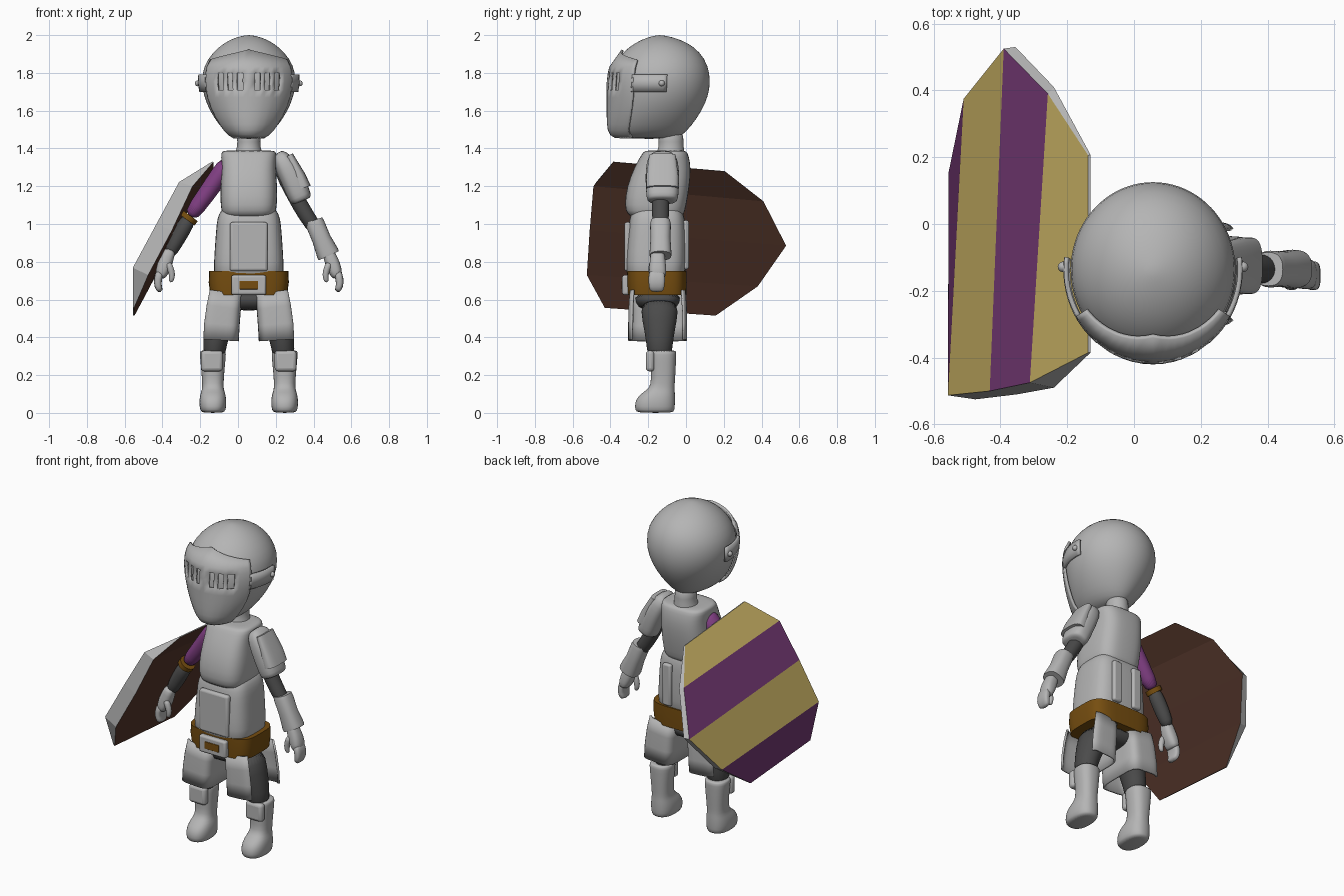
import bpy, bmesh, math
from mathutils import Vector

if "Cube" in bpy.data.objects:
    bpy.data.objects.remove(bpy.data.objects["Cube"])

CX = 0.057  # body centre line


def material(name, r, g, b):
    m = bpy.data.materials.new(name)
    m.diffuse_color = (r, g, b, 1)
    m.use_nodes = True
    m.node_tree.nodes["Principled BSDF"].inputs["Base Color"].default_value = m.diffuse_color
    return m


STEEL = material("steel", 0.46, 0.46, 0.46)
DARK = material("dark_cloth", 0.07, 0.07, 0.07)
BELT = material("belt_leather", 0.18, 0.075, 0.005)
PURPLE = material("purple_cloth", 0.22, 0.05, 0.23)
SHIELD_PURPLE = material("shield_purple", 0.17, 0.04, 0.17)
TAN = material("shield_tan", 0.5, 0.38, 0.11)
WOOD = material("shield_wood", 0.09, 0.037, 0.024)


def make(name, bm, mats, sub=0, solid=0, bevel=0, smooth=True):
    bmesh.ops.recalc_face_normals(bm, faces=bm.faces[:])
    me = bpy.data.meshes.new(name)
    bm.to_mesh(me)
    bm.free()
    for m in mats:
        me.materials.append(m)
    if smooth:
        me.shade_smooth()
        if not sub:
            me.set_sharp_from_angle(angle=math.radians(40))
    ob = bpy.data.objects.new(name, me)
    bpy.context.collection.objects.link(ob)
    if solid:
        mod = ob.modifiers.new("thickness", 'SOLIDIFY')
        mod.thickness, mod.offset = solid, 0
    if bevel:
        mod = ob.modifiers.new("bevel", 'BEVEL')
        mod.width, mod.segments = bevel, 3
    if sub:
        ob.modifiers.new("smooth", 'SUBSURF').levels = sub
        ob.modifiers["smooth"].render_levels = sub
    return ob


def loft(name, rings, mat, n=2.0, seg=28, sub=1, arc=None, start=0.0, solid=0):
    """Rings of (x, y, z, ra, rb); superellipse sections across the path."""
    bm = bmesh.new()
    pts = [Vector(r[:3]) for r in rings]
    loops = []
    for i, r in enumerate(rings):
        t = pts[min(i + 1, len(pts) - 1)] - pts[max(i - 1, 0)]
        t.y = 0
        a = Vector((0, 1, 0)).cross(t.normalized())
        loop = []
        for k in range(seg):
            w = start + (math.tau * k / seg if not arc else arc * (2 * k / (seg - 1) - 1))
            c, s = math.cos(w), math.sin(w)
            c = math.copysign(abs(c) ** (2 / n), c)
            s = math.copysign(abs(s) ** (2 / n), s)
            loop.append(bm.verts.new(pts[i] + a * c * r[3] + Vector((0, s * r[4], 0))))
        loops.append(loop)
    for p, q in zip(loops, loops[1:]):
        for k in range(seg - (1 if arc else 0)):
            j = (k + 1) % seg
            bm.faces.new((p[k], p[j], q[j], q[k]))
    if not arc:
        bm.faces.new(loops[0])
        bm.faces.new(loops[-1])
    return make(name, bm, [mat], sub, solid)


def limb(name, s, rings, mat, y=-0.135, **kw):
    """Rings of (offset from centre line, z, ra, rb), on side s."""
    return loft(name, [(CX + s * o, y, z, a, b) for o, z, a, b in rings], mat, **kw)


def stack(name, rows, mat, **kw):
    """Rows of (z, half width, front y, back y)."""
    return loft(name, [(CX, (f + b) / 2, z, w, (b - f) / 2) for z, w, f, b in rows], mat, **kw)


def box(name, x, y, z, sx, sy, sz, mat, bevel=0.01):
    bm = bmesh.new()
    bmesh.ops.create_cube(bm, size=1)
    for v in bm.verts:
        v.co = Vector((x + v.co.x * sx, y + v.co.y * sy, z + v.co.z * sz))
    return make(name, bm, [mat], bevel=bevel)


# helmet: smooth surface through (z, half width, front y, back y)
HEAD = [(1.45, .06, -.34, -.05), (1.475, .11, -.385, -.015), (1.52, .155, -.4, .03),
        (1.6, .208, -.403, .085), (1.68, .24, -.403, .12), (1.76, .252, -.402, .13),
        (1.84, .238, -.385, .118), (1.91, .19, -.335, .075), (1.96, .13, -.27, .01),
        (1.99, .065, -.2, -.07), (2.0, .01, -.15, -.13)]


def head_pt(w, z, off=0.0):
    z = min(max(z, HEAD[0][0]), HEAD[-1][0])
    i = max(k for k in range(len(HEAD) - 1) if HEAD[k][0] <= z)
    slope = lambda k, c: ((HEAD[min(k + 1, 10)][c] - HEAD[max(k - 1, 0)][c]) /
                          (HEAD[min(k + 1, 10)][0] - HEAD[max(k - 1, 0)][0]))
    h = HEAD[i + 1][0] - HEAD[i][0]
    t = (z - HEAD[i][0]) / h
    f = [(2*t**3 - 3*t*t + 1) * HEAD[i][c] + (t**3 - 2*t*t + t) * h * slope(i, c)
         + (3*t*t - 2*t**3) * HEAD[i + 1][c] + (t**3 - t*t) * h * slope(i + 1, c) for c in (1, 2, 3)]
    return Vector((CX + (f[0] + off) * math.sin(w),
                   (f[1] + f[2]) / 2 - ((f[2] - f[1]) / 2 + off) * math.cos(w), z))


def head_patch(name, ws, zs, off, top=None, hole=None, solid=0.014):
    bm = bmesh.new()
    g = [[bm.verts.new(head_pt(w, top(w) if top and z == zs[-1] else z, off)) for w in ws] for z in zs]
    for i in range(len(zs) - 1):
        for j in range(len(ws) - 1):
            if not (hole and hole((ws[j] + ws[j + 1]) / 2, (zs[i] + zs[i + 1]) / 2)):
                bm.faces.new((g[i][j], g[i][j + 1], g[i + 1][j + 1], g[i + 1][j]))
    return make(name, bm, [STEEL], solid=solid)


stack("helmet", HEAD, STEEL, seg=40)

# visor with six open slits
SLITS = [(.12, .235), (.32, .43), (.51, .63)]
edges = [math.asin(e) for s in SLITS for e in s]
side = edges + [.78, .88, .98, 1.04]
ws = [-w for w in reversed(side)] + [0] + side
zs = [1.46, 1.475, 1.5, 1.53, 1.57, 1.62, 1.67, 1.71, 1.755, 1.8, 1.83, 1.9]
head_patch("visor", ws, zs, 0.01, top=lambda w: 1.92 - 0.05 * abs(w),
           hole=lambda w, z: 1.71 < z < 1.8 and any(a < abs(math.sin(w)) < b for a, b in SLITS))
for s in (-1, 1):
    head_patch("visor_strap", [s * (1.0 + .07 * k) for k in range(11)], [1.7, 1.745, 1.79], 0.01)
    bm = bmesh.new()
    bmesh.ops.create_uvsphere(bm, u_segments=12, v_segments=8, radius=0.016)
    bmesh.ops.translate(bm, verts=bm.verts[:], vec=head_pt(s * 1.6, 1.745, 0.018))
    make("visor_rivet", bm, [STEEL])

# neck and body armour
stack("neck", [(1.35, .085, -.17, .0), (1.39, .066, -.15, -.01), (1.43, .058, -.14, -.015),
               (1.5, .07, -.16, -.01)], STEEL)
stack("chest_plate", [(1.03, .12, -.28, -.03), (1.05, .14, -.31, -.01), (1.09, .15, -.328, .0),
                      (1.2, .152, -.315, .02), (1.3, .142, -.275, .027), (1.36, .148, -.24, .015),
                      (1.385, .145, -.225, .005), (1.39, .12, -.2, -.02)], STEEL, n=3.2)
stack("abdomen", [(.7, .17, -.3, -.02), (.74, .188, -.322, .0), (.85, .182, -.318, .002),
                  (.96, .174, -.308, .0), (1.03, .168, -.3, -.005), (1.07, .15, -.285, -.02),
                  (1.1, .12, -.26, -.04)], STEEL, n=3.5)
box("belly_plate", CX, -.308, .88, .2, .036, .26, STEEL, .014)
for s in (-1, 1):
    box("back_tab", CX + s * .07, .0, .89, .06, .03, .26, STEEL, .012)

# belt and buckle
stack("belt", [(.625, .203, -.307, .002), (.69, .212, -.312, .004), (.75, .21, -.312, .003)],
      BELT, n=4, seg=48, sub=0)
box("buckle", CX, -.318, .677, .185, .04, .105, STEEL, .012)
box("buckle_inset", CX, -.337, .677, .1, .009, .045, BELT, .003)
stack("pelvis", [(.54, .1, -.24, -.06), (.58, .15, -.27, -.03), (.64, .18, -.28, -.02)], DARK, n=3)

# legs
for s in (-1, 1):
    limb("leg", s, [(.11, .6, .085, .11), (.15, .48, .075, .09), (.18, .38, .063, .07),
                    (.185, .28, .06, .065)], DARK, y=-.14)
    limb("thigh_plate", s, [(.128, .64, .088, .142), (.14, .56, .093, .148), (.15, .47, .096, .15),
                            (.155, .385, .096, .15)], STEEL, y=-.15, n=5, seg=41, sub=0,
         arc=2.3, start=0 if s > 0 else math.pi, solid=.012)
    boot = [(0, .055, -.255, -.07), (.012, .068, -.27, -.06), (.055, .073, -.272, -.058),
            (.095, .068, -.25, -.058), (.122, .058, -.205, -.06), (.15, .056, -.185, -.06),
            (.22, .061, -.186, -.055), (.29, .068, -.19, -.052), (.328, .07, -.193, -.05),
            (.33, .06, -.18, -.06)]
    loft("boot", [(CX + s * .19, (f + b) / 2, z, w, (b - f) / 2) for z, w, f, b in boot], STEEL, n=2.4)
    box("knee_plate", CX + s * .195, -.19, .275, .115, .045, .11, STEEL, .018)

# hands, both sides
for s in (-1, 1):
    limb("palm", s, [(.415, .87, .03, .034), (.428, .83, .034, .038), (.448, .78, .04, .045),
                     (.465, .73, .032, .046), (.47, .715, .02, .035)], STEEL, y=-.15, n=2.5)
    limb("fingers", s, [(.465, .76, .022, .042), (.482, .71, .022, .044), (.482, .67, .02, .042),
                        (.466, .64, .015, .036)], STEEL, y=-.155, n=3)
    limb("thumb", s, [(.43, .8, .02, .02), (.408, .75, .018, .018), (.405, .715, .016, .016),
                      (.415, .69, .01, .01)], STEEL, y=-.18, seg=16)

# armoured arm
limb("upper_arm", 1, [(.15, 1.33, .045, .05), (.25, 1.14, .043, .045), (.3, 1.05, .042, .045),
                      (.37, .95, .04, .042)], DARK)
limb("shoulder_plate", 1, [(.15, 1.375, .02, .04), (.165, 1.36, .045, .075), (.2, 1.3, .06, .088),
                           (.235, 1.23, .063, .09), (.262, 1.165, .062, .086),
                           (.28, 1.125, .058, .082), (.282, 1.12, .04, .06)], STEEL, y=-.125, n=2.6)
limb("shoulder_flange", 1, [(.215, 1.365, .02, .07), (.265, 1.255, .035, .085),
                            (.285, 1.19, .045, .085)], STEEL, y=-.125, n=3, sub=0)
limb("forearm_guard", 1, [(.345, 1.02, .046, .05), (.352, 1.0, .05, .055), (.385, .92, .05, .053),
                          (.418, .845, .06, .058), (.424, .832, .058, .057)], STEEL, n=2.5, sub=0)

# cloth arm behind the shield
limb("shoulder_cloth", -1, [(.1, 1.33, .05, .06), (.15, 1.265, .052, .058), (.23, 1.15, .046, .048),
                            (.318, 1.03, .043, .043)], PURPLE)
limb("sleeve_band", -1, [(.308, 1.043, .047, .047), (.325, 1.02, .047, .047)], BELT, sub=0)
limb("forearm", -1, [(.31, 1.04, .04, .04), (.35, .97, .043, .043), (.39, .9, .04, .042),
                     (.425, .83, .032, .035)], DARK)

# shield: curved faceted front in four stripes, flat wooden back, thick rim
OUT_F = [(-.137, -.385, 1.33), (-.312, -.475, 1.222), (-.432, -.5, 1.0), (-.557, -.513, .768), (-.557, -.43, .56)]
OUT_B = [(-.137, .205, 1.28), (-.258, .39, 1.12), (-.39, .525, .885), (-.51, .375, .67), (-.555, .155, .515)]
IN_F = [(-.13, -.385, 1.328), (-.24, -.49, 1.2), (-.35, -.51, .965), (-.475, -.525, .73), (-.55, -.43, .556)]
IN_B = [(-.13, .207, 1.278), (-.24, .41, 1.12), (-.355, .53, .885), (-.465, .38, .67), (-.548, .157, .515)]
bm = bmesh.new()
of, ob, nf, nb = [[bm.verts.new(p) for p in row] for row in (OUT_F, OUT_B, IN_F, IN_B)]
for i in range(4):
    j = i + 1
    bm.faces.new((of[i], ob[i], ob[j], of[j])).material_index = i % 2
    bm.faces.new((nf[i], nf[j], nb[j], nb[i])).material_index = 2
    bm.faces.new((of[i], of[j], nf[j], nf[i])).material_index = 3
    bm.faces.new((ob[i], nb[i], nb[j], ob[j])).material_index = 3
for k in (0, 4):
    bm.faces.new((of[k], nf[k], nb[k], ob[k])).material_index = 3
make("shield", bm, [TAN, SHIELD_PURPLE, WOOD, STEEL], smooth=False)
